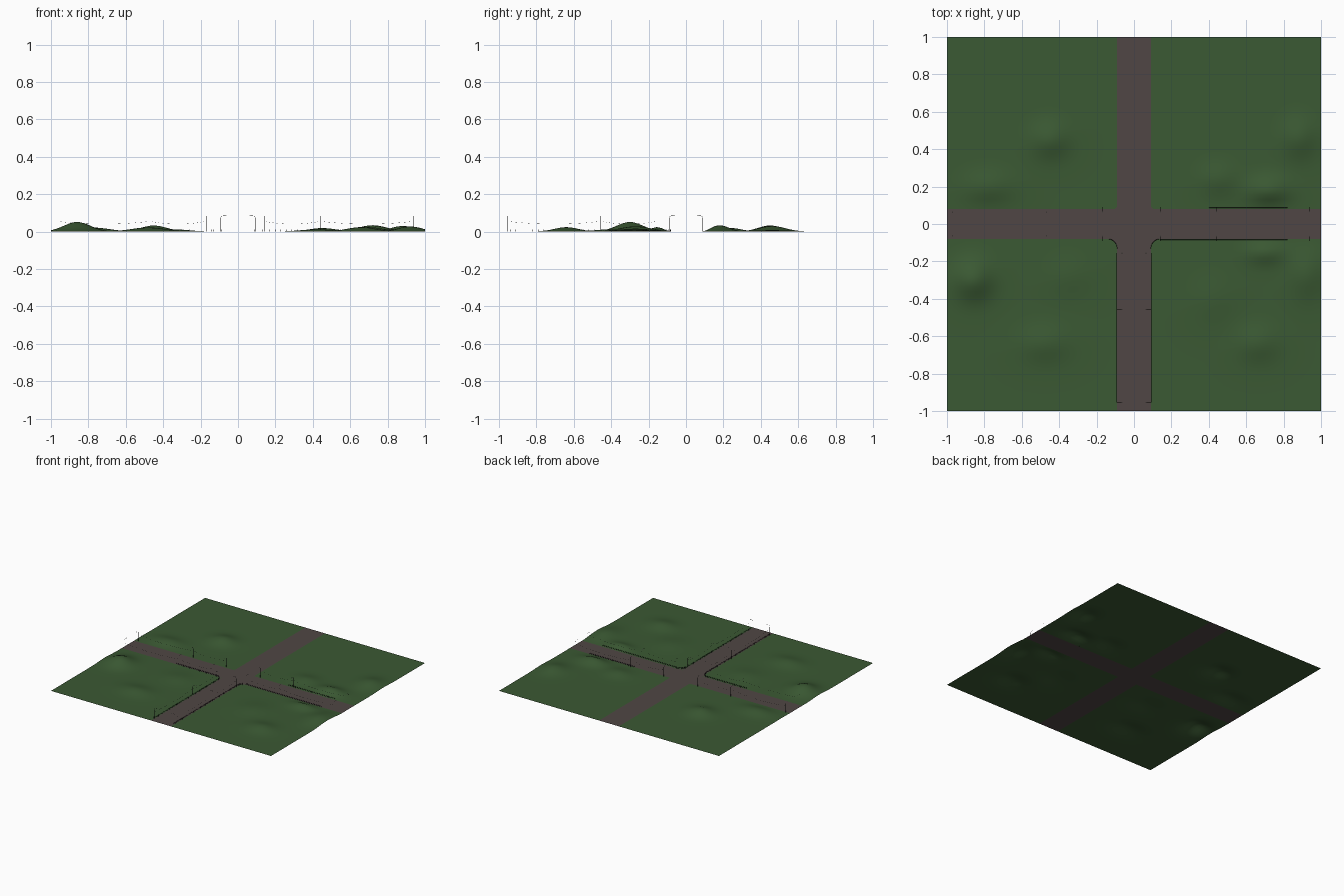
import bpy, bmesh, math
from mathutils import Vector

if "Cube" in bpy.data.objects:
    bpy.data.objects.remove(bpy.data.objects["Cube"])

def mat(name, c):
    m = bpy.data.materials.new(name)
    m.diffuse_color = (*c, 1)
    m.use_nodes = True
    m.node_tree.nodes["Principled BSDF"].inputs["Base Color"].default_value = m.diffuse_color
    return m

GRASS = mat("grass green", (0.043, 0.100, 0.033))
ROAD = mat("road brown grey", (0.080, 0.062, 0.058))
DARK = mat("dark metal", (0.012, 0.012, 0.012))
LIGHT = mat("lamp white", (0.75, 0.75, 0.70))
RX, RY = 0.09, 0.08   # half widths of the two roads

# low hills: x, y, height, spread x, spread y
HILLS = [(-.86, -.30, .052, .10, .10), (-.45, .45, .033, .10, .09),
         (-.78, .20, .022, .13, .08), (.72, .18, .034, .11, .07),
         (.88, .46, .030, .09, .10), (-.48, -.64, .022, .13, .09),
         (.66, -.64, .024, .11, .09), (.92, -.27, .028, .09, .12),
         (.45, .24, .019, .10, .08), (-.35, -.28, .012, .12, .10),
         (.70, -.15, .024, .10, .06), (.42, -.40, .012, .12, .12)]

def height(x, y):
    d = min(max(abs(x) - RX, 0), max(abs(y) - RY, 0)) / 0.06
    fade = min(d, 1) ** 0.8
    ends = min(1, max(0, (1.0 - abs(y)) / 0.15))
    z = sum(h * math.exp(-((x-a)/s)**2 - ((y-b)/t)**2) for a, b, h, s, t in HILLS)
    return z * fade * ends

def lines(half, n=36):
    right = [half + (1 - half) * i / n for i in range(n + 1)]
    return [-v for v in reversed(right)] + [0] + right

def add(name, bm, mats):
    me = bpy.data.meshes.new(name)
    bm.to_mesh(me)
    bm.free()
    for m in mats:
        me.materials.append(m)
    ob = bpy.data.objects.new(name, me)
    bpy.context.collection.objects.link(ob)
    return ob

# terrain sheet with the crossroads set into it
bm = bmesh.new()
xs, ys = lines(RX), lines(RY)
grid = [[bm.verts.new((x, y, height(x, y))) for y in ys] for x in xs]
for i in range(len(xs) - 1):
    for j in range(len(ys) - 1):
        f = bm.faces.new((grid[i][j], grid[i+1][j], grid[i+1][j+1], grid[i][j+1]))
        c = f.calc_center_median()
        f.material_index = int(abs(c.x) < RX or abs(c.y) < RY)
        f.smooth = f.material_index == 0
add("terrain_and_roads", bm, [GRASS, ROAD])

# rounded inside corners of the junction
def arc(sx, sy, r, n=8):
    return [Vector((sx * (RX + r - r * math.cos(a)), sy * (RY + r - r * math.sin(a)), 0))
            for a in (math.pi / 2 * k / n for k in range(n + 1))]

bm = bmesh.new()
for sx, sy, r in ((-1, -1, .05), (1, -1, .05), (-1, 1, .02), (1, 1, .02)):
    pts = arc(sx, sy, r) + [Vector((sx * RX, sy * RY, 0))]
    f = bm.faces.new([bm.verts.new((p.x, p.y, .002)) for p in pts])
    f.normal_update()
    if f.normal.z < 0:
        f.normal_flip()
add("junction_corners", bm, [ROAD])

def tube(name, paths, r, m):
    cu = bpy.data.curves.new(name, 'CURVE')
    cu.dimensions = '3D'
    cu.bevel_depth = r
    cu.bevel_resolution = 0
    cu.materials.append(m)
    for p in paths:
        sp = cu.splines.new('POLY')
        sp.points.add(len(p) - 1)
        for q, v in zip(sp.points, p):
            q.co = (*v, 1)
    ob = bpy.data.objects.new(name, cu)
    bpy.context.collection.objects.link(ob)

# guard rails: two bars and posts along the road edges
def rail_path(a, b):
    a, b = Vector((*a, 0)), Vector((*b, 0))
    n = max(1, round((b - a).length / 0.03))
    return [a.lerp(b, k / n) for k in range(n + 1)]

rails = [rail_path((-.50, -.083), (-.14, -.083)), rail_path((-.088, -.13), (-.088, -.97)),
         rail_path((.088, -.13), (.088, -.97)), rail_path((.14, -.085), (.82, -.085)),
         rail_path((.40, .086), (.82, .086)),
         arc(-1, -1, .05), arc(1, -1, .05)]
bars = [[p + Vector((0, 0, z)) for p in path] for path in rails for z in (.006, .011)]
posts = [[p, p + Vector((0, 0, .012))] for path in rails for p in path]
tube("guard_rail_bars", bars, .0009, DARK)
tube("guard_rail_posts", posts, .0007, DARK)

# street lamps with a curved arm over the road, and cables between them
poles, heads, cables = [], [], []

def lamp(x, y, dx, dy):
    out = [Vector((x, y, 0)), Vector((x, y, .070))]
    for k in range(1, 6):
        a = math.pi / 2 * k / 5
        s = .012 * (1 - math.cos(a))
        out.append(Vector((x + dx * s, y + dy * s, .070 + .014 * math.sin(a))))
    tip = out[-1] + Vector((dx, dy, 0)) * .012
    poles.append(out + [tip])
    heads.append([tip, tip + Vector((dx, dy, 0)) * .007])

def cable(a, b):
    cables.append([Vector(a).lerp(Vector(b), t / 12) +
                   Vector((0, 0, .055 - .06 * t / 12 * (1 - t / 12))) for t in range(13)])

STOPS = ((-.97, -.47, -.17), (.14, .44, .94))
for run in STOPS:
    for s in (-1, 1):
        for x in run:
            lamp(x, s * .09, 0, -s)
        for a, b in zip(run, run[1:]):
            cable((a, s * .09, 0), (b, s * .09, 0))
south = (-.155, -.455, -.955)
for s in (-1, 1):
    for y in south:
        lamp(s * .092, y, -s, 0)
    for a, b in zip(south, south[1:]):
        cable((s * .092, a, 0), (s * .092, b, 0))
tube("lamp_poles", poles, .0008, DARK)
tube("lamp_heads", heads, .0015, LIGHT)
tube("cables", cables, .0003, DARK)
